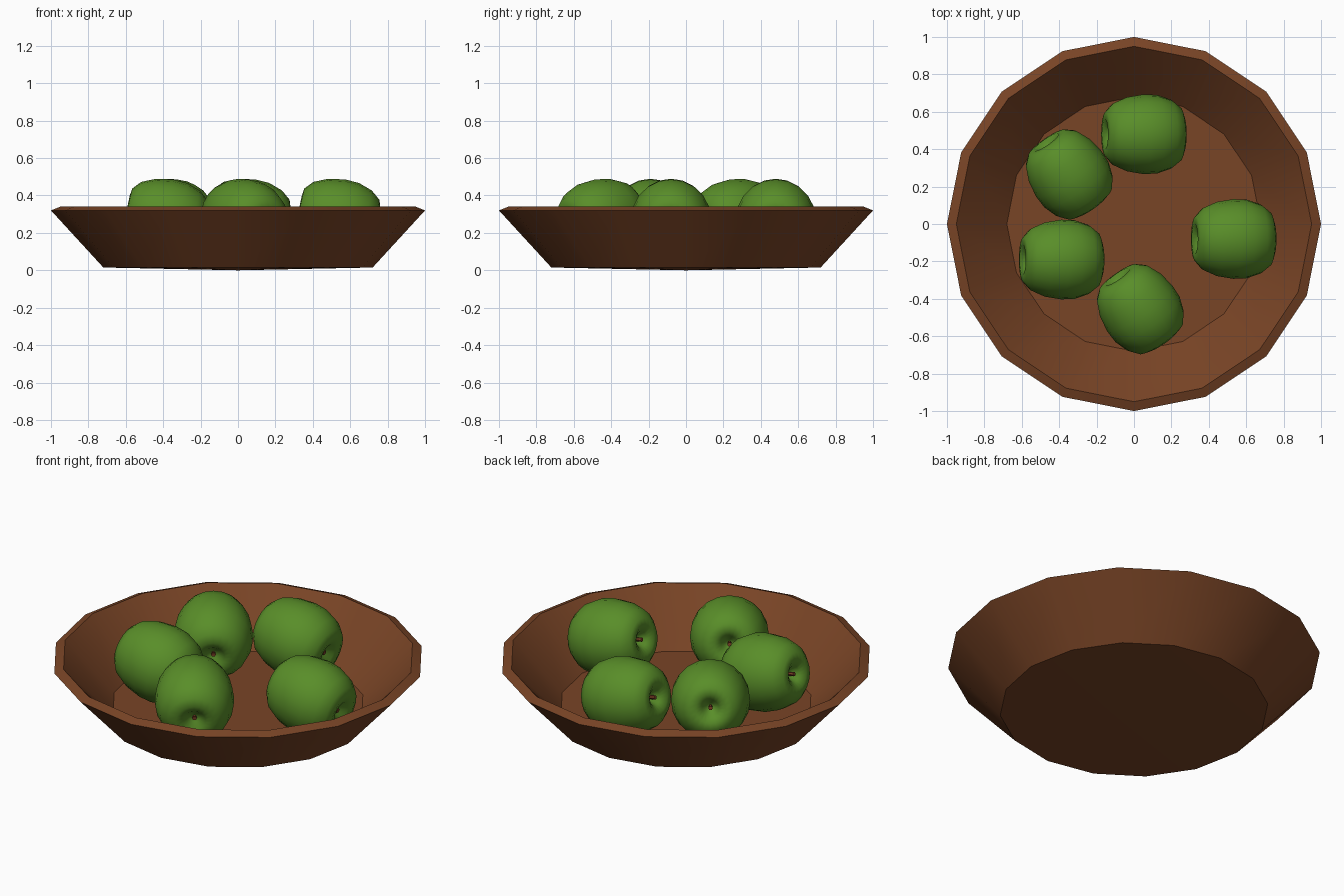
import bpy
import bmesh
import math
from mathutils import Matrix, Vector

default = bpy.data.objects.get("Cube")
if default:
    bpy.data.objects.remove(default, do_unlink=True)


def make_material(name, rgb):
    mat = bpy.data.materials.new(name)
    mat.use_nodes = True
    color = (*rgb, 1.0)
    mat.diffuse_color = color
    bsdf = mat.node_tree.nodes["Principled BSDF"]
    bsdf.inputs["Base Color"].default_value = color
    bsdf.inputs["Roughness"].default_value = 0.8
    return mat


wood = make_material("brown wood", (0.19, 0.058, 0.019))
skin = make_material("green skin", (0.1, 0.27, 0.022))
stalk = make_material("reddish stalk", (0.2, 0.05, 0.02))


def lathe(name, profile, sides, material, sharp_angle):
    """Turn a profile of (radius, height) points around the z axis."""
    bm = bmesh.new()
    verts = [bm.verts.new((r, 0, z)) for r, z in profile]
    edges = [bm.edges.new(pair) for pair in zip(verts, verts[1:])]
    bmesh.ops.spin(bm, geom=verts + edges, cent=(0, 0, 0), axis=(0, 0, 1),
                   angle=math.tau, steps=sides, use_duplicate=False)
    bmesh.ops.remove_doubles(bm, verts=bm.verts, dist=0.0005)
    bmesh.ops.recalc_face_normals(bm, faces=bm.faces)
    mesh = bpy.data.meshes.new(name)
    bm.to_mesh(mesh)
    bm.free()
    mesh.materials.append(material)
    obj = bpy.data.objects.new(name, mesh)
    bpy.context.collection.objects.link(obj)
    bpy.ops.object.select_all(action='DESELECT')
    obj.select_set(True)
    bpy.context.view_layer.objects.active = obj
    bpy.ops.object.shade_smooth_by_angle(angle=math.radians(sharp_angle))
    return obj


# Sixteen-sided bowl with a sloped rim and a slightly sagging underside
lathe("bowl", [(0, 0), (0.72, 0.015), (1, 0.32), (0.95, 0.34),
               (0.68, 0.058), (0, 0.058)], 16, wood, 30)

# Apple outline, dimpled at both ends
apple_profile = [
    (0, 0.135), (0.02, 0.145), (0.045, 0.185), (0.08, 0.21), (0.12, 0.205),
    (0.165, 0.165), (0.198, 0.09), (0.213, 0), (0.21, -0.075), (0.185, -0.15),
    (0.145, -0.2), (0.1, -0.216), (0.06, -0.205), (0.03, -0.175), (0, -0.165)]
stem_profile = [(0, 0.12), (0.009, 0.12), (0.012, 0.19), (0, 0.192)]
calyx_profile = [(0, -0.16), (0.008, -0.16), (0.014, -0.185), (0, -0.18)]

# Apples lie on their sides: centre x, centre y, compass angle of the stem
apples = [
    (0.05, 0.48, 180),
    (-0.35, 0.27, 125),
    (-0.39, -0.19, 180),
    (0.03, -0.45, 125),
    (0.53, -0.08, 180),
]
TILT = math.radians(12)
for i, (x, y, heading) in enumerate(apples, 1):
    a = math.radians(heading)
    axis = Vector((math.cos(a) * math.cos(TILT), math.sin(a) * math.cos(TILT),
                   math.sin(TILT)))
    place = (Matrix.Translation((x, y, 0.277))
             @ axis.to_track_quat('Z', 'Y').to_matrix().to_4x4())
    parts = [("apple", apple_profile, 20, skin, 80),
             ("apple_stem", stem_profile, 6, stalk, 40),
             ("apple_calyx", calyx_profile, 6, stalk, 40)]
    for name, profile, sides, material, sharp in parts:
        part = lathe(f"{name}_{i}", profile, sides, material, sharp)
        part.matrix_world = place
